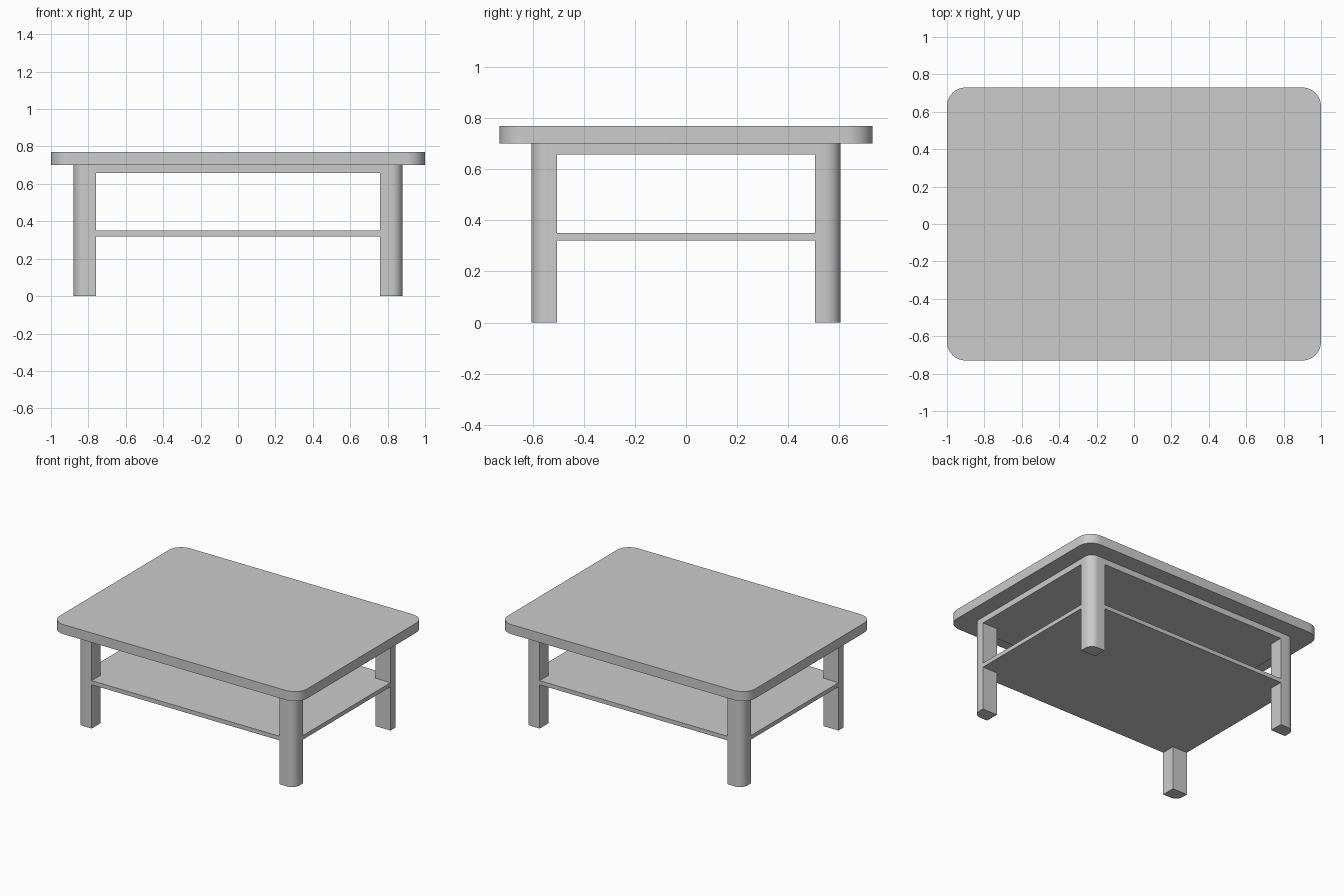
import bpy, bmesh
from math import cos, sin, pi

if "Cube" in bpy.data.objects:
    bpy.data.objects.remove(bpy.data.objects["Cube"])


def prism(name, outline, z0, z1):
    """Extrude a counter-clockwise outline from z0 to z1."""
    bm = bmesh.new()
    base = bm.faces.new([bm.verts.new((x, y, z0)) for x, y in outline])
    res = bmesh.ops.extrude_face_region(bm, geom=[base])
    for v in res["geom"]:
        if isinstance(v, bmesh.types.BMVert):
            v.co.z = z1
    bmesh.ops.recalc_face_normals(bm, faces=bm.faces)
    mesh = bpy.data.meshes.new(name)
    bm.to_mesh(mesh)
    bm.free()
    obj = bpy.data.objects.new(name, mesh)
    bpy.context.collection.objects.link(obj)
    bpy.context.view_layer.objects.active = obj
    obj.select_set(True)
    bpy.ops.object.shade_smooth_by_angle()
    obj.select_set(False)
    return obj


def arc(cx, cy, r, start, steps=8):
    """Quarter circle, counter-clockwise from the start angle."""
    return [(cx + r * cos(start + pi / 2 * i / steps),
             cy + r * sin(start + pi / 2 * i / steps)) for i in range(steps + 1)]


OX, OY = 0.88, 0.605   # outer faces of the legs
IX, IY = 0.76, 0.505   # inner faces of the legs
R = 0.06               # rounding of the outer leg edge

# Tabletop with rounded corners
top = []
for k, (sx, sy) in enumerate([(1, 1), (-1, 1), (-1, -1), (1, -1)]):
    top += arc(sx * 0.9, sy * 0.63, 0.1, k * pi / 2)
prism("tabletop", top, 0.70, 0.77)

# Legs, each with its outer edge rounded
leg = [(IX, IY), (OX, IY)] + arc(OX - R, OY - R, R, 0) + [(IX, OY)]
for sx, side in ((1, "right"), (-1, "left")):
    for sy, end in ((1, "back"), (-1, "front")):
        prism(f"{end}_{side}_leg", [(sx * x, sy * y) for x, y in leg], 0, 0.70)

# Apron and shelf, notched around the legs and flush with their outer faces
notched = [(OX, -IY), (OX, IY), (IX, IY), (IX, OY), (-IX, OY), (-IX, IY),
           (-OX, IY), (-OX, -IY), (-IX, -IY), (-IX, -OY), (IX, -OY), (IX, -IY)]
prism("apron", notched, 0.657, 0.70)
prism("shelf", notched, 0.32, 0.35)
